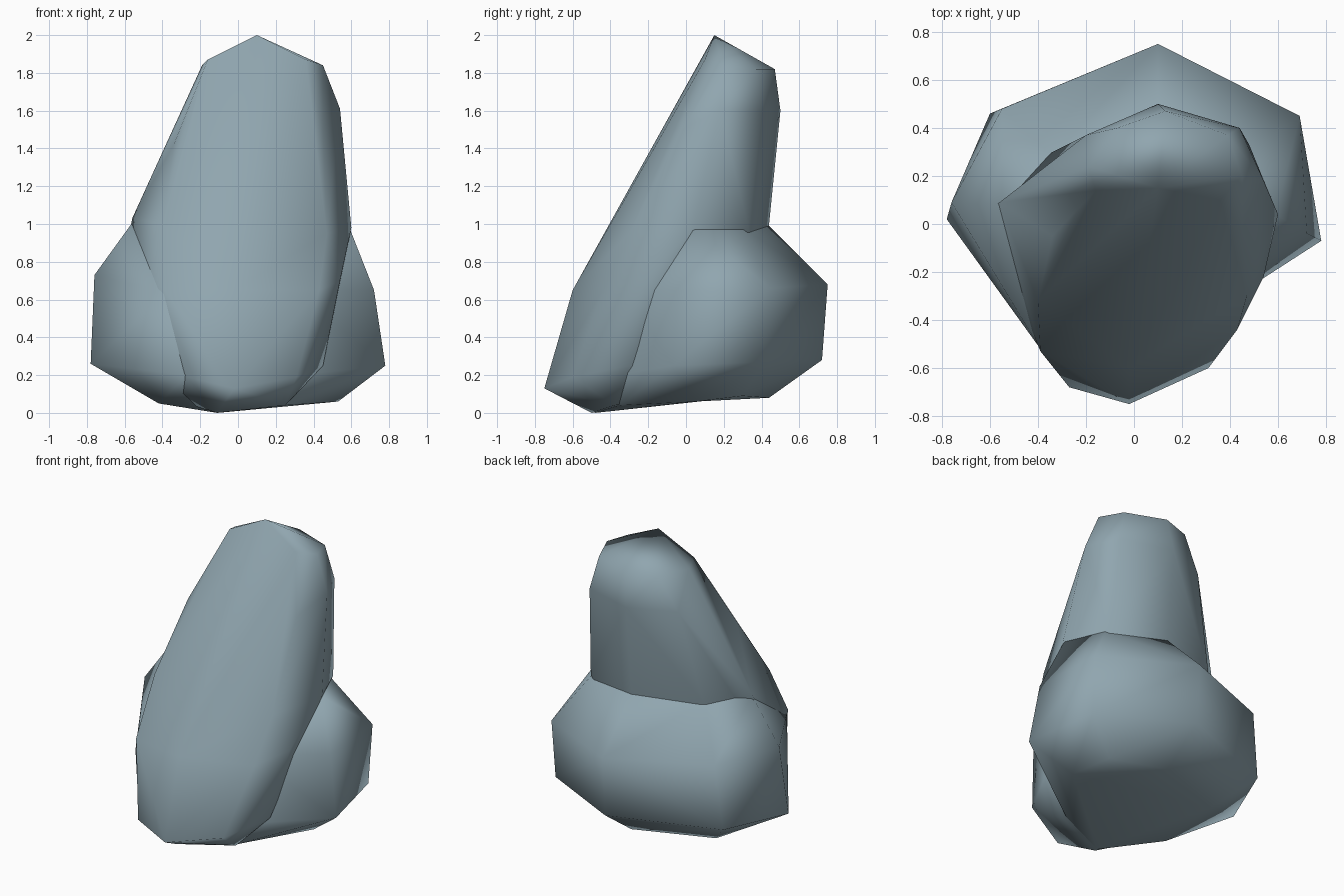
import bpy, bmesh
from math import radians

slate = bpy.data.materials.new("slate")
slate.diffuse_color = (0.28, 0.38, 0.43, 1)


def rock(name, rings):
    """Convex faceted stone wrapped around a few rough rings of points."""
    bm = bmesh.new()
    for ring in rings:
        for p in ring:
            bm.verts.new(p)
    out = bmesh.ops.convex_hull(bm, input=bm.verts[:])
    junk = set(out["geom_interior"]) | set(out["geom_unused"])
    bmesh.ops.delete(bm, geom=[g for g in junk if isinstance(g, bmesh.types.BMVert)], context='VERTS')
    bmesh.ops.dissolve_limit(bm, angle_limit=radians(4), verts=bm.verts[:], edges=bm.edges[:])
    bmesh.ops.recalc_face_normals(bm, faces=bm.faces[:])
    for f in bm.faces:
        f.smooth = True
    me = bpy.data.meshes.new(name)
    bm.to_mesh(me)
    bm.free()
    me.materials.append(slate)
    ob = bpy.data.objects.new(name, me)
    bpy.context.collection.objects.link(ob)
    # Soft edges, but large facets stay nearly flat
    mod = ob.modifiers.new("facet_shading", 'WEIGHTED_NORMAL')
    mod.mode = 'FACE_AREA'
    mod.weight = 50
    return ob


# Tall leaning slab, from foot to peak
rock("leaning_slab", [
    [(-0.11, -0.5, 0.0), (0.25, -0.38, 0.04), (-0.3, -0.35, 0.06), (0.1, 0.2, 0.1)],
    [(-0.02, -0.75, 0.13), (0.31, -0.6, 0.19), (-0.27, -0.68, 0.19), (0.45, -0.3, 0.25)],
    [(-0.02, -0.6, 0.65), (0.43, -0.44, 0.65), (-0.39, -0.53, 0.65), (0.54, -0.22, 0.7),
     (-0.62, 0.04, 0.7), (0.1, 0.4, 0.6)],
    [(0.47, -0.3, 0.95), (0.6, 0.04, 0.98), (0.48, 0.33, 0.98), (0.1, 0.44, 1.0),
     (-0.34, 0.3, 1.0), (-0.56, 0.09, 1.03), (-0.4, -0.32, 1.0)],
    [(0.54, 0.18, 1.61), (0.44, 0.4, 1.6), (0.1, 0.5, 1.6), (-0.2, 0.37, 1.6),
     (-0.27, 0.22, 1.65), (-0.34, -0.05, 1.42), (0.45, -0.02, 1.5)],
    [(0.1, 0.15, 2.0), (0.36, 0.1, 1.87), (0.45, 0.2, 1.84), (0.39, 0.37, 1.82),
     (0.13, 0.47, 1.82), (-0.07, 0.4, 1.82), (-0.19, 0.24, 1.84), (-0.16, 0.14, 1.87)],
])

# Squat boulder around the back and sides of the slab
rock("base_boulder", [
    [(-0.11, -0.48, 0.0), (-0.42, -0.2, 0.05), (-0.4, 0.25, 0.08), (0.1, 0.44, 0.08),
     (0.45, 0.3, 0.09), (0.53, 0.05, 0.06), (0.25, -0.35, 0.04)],
    [(0.1, 0.72, 0.28), (0.68, 0.42, 0.27), (0.78, -0.07, 0.25), (0.3, -0.38, 0.2),
     (-0.27, -0.67, 0.2), (-0.78, 0.02, 0.26), (-0.6, 0.46, 0.27)],
    [(0.1, 0.75, 0.68), (0.69, 0.45, 0.66), (0.72, -0.04, 0.65), (0.3, -0.32, 0.65),
     (-0.39, -0.52, 0.63), (-0.76, 0.09, 0.73), (-0.55, 0.48, 0.7)],
    [(0.1, 0.42, 1.01), (0.48, 0.3, 0.98), (0.59, 0.04, 0.98), (-0.34, 0.28, 1.0),
     (-0.55, 0.08, 1.02)],
])
